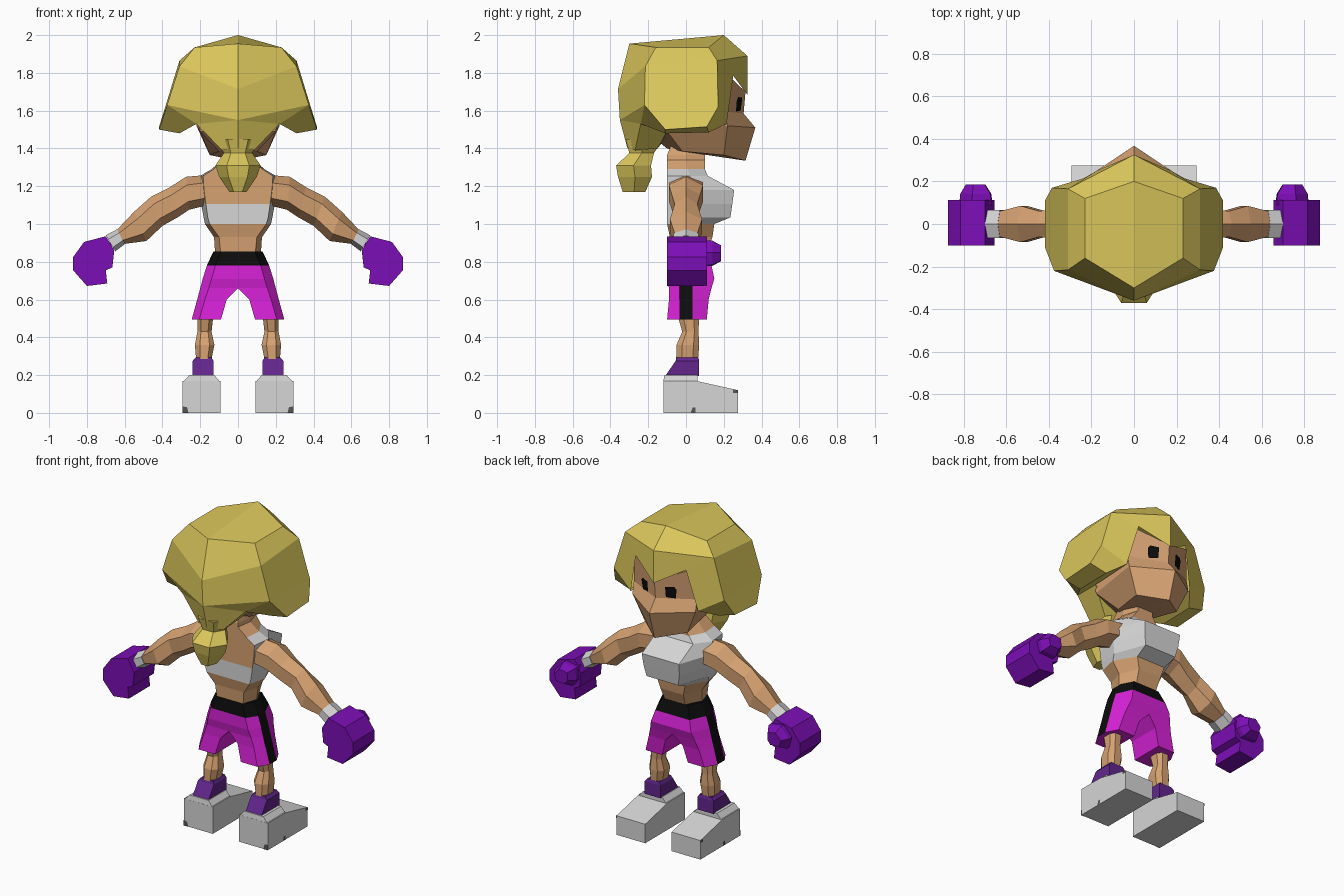
import bpy, bmesh
from mathutils import Vector

if "Cube" in bpy.data.objects:
    bpy.data.objects.remove(bpy.data.objects["Cube"], do_unlink=True)


def material(name, rgb):
    lin = [((c / 255 + 0.055) / 1.055) ** 2.4 if c > 10 else c / 255 / 12.92 for c in rgb]
    m = bpy.data.materials.new(name)
    m.use_nodes = True
    m.diffuse_color = (*lin, 1)
    m.node_tree.nodes["Principled BSDF"].inputs["Base Color"].default_value = (*lin, 1)
    return m


SKIN = material("skin", (214, 162, 114))
HAIR = material("blond hair", (220, 200, 92))
PINK = material("magenta cloth", (216, 34, 216))
BLACK = material("black", (12, 12, 12))
GLOVE = material("purple leather", (124, 14, 182))
SOCK = material("sock purple", (98, 38, 140))
WHITE = material("light grey", (214, 214, 214))
DARK = material("dark grey", (85, 85, 85))


def build(name, verts, faces, mats, rule=None, mirror=True):
    """Mesh from points and faces, optionally mirrored across x = 0."""
    bm = bmesh.new()
    vs = [bm.verts.new(v) for v in verts]
    for f in faces:
        bm.faces.new([vs[i] for i in f])
    bmesh.ops.recalc_face_normals(bm, faces=bm.faces)
    bm.normal_update()
    if rule:
        for f in bm.faces:
            f.material_index = rule(f.calc_center_median(), f.normal)
    me = bpy.data.meshes.new(name)
    bm.to_mesh(me)
    bm.free()
    for m in mats:
        me.materials.append(m)
    ob = bpy.data.objects.new(name, me)
    bpy.context.collection.objects.link(ob)
    if mirror:
        mod = ob.modifiers.new("mirror", 'MIRROR')
        mod.use_clip = True
    return ob


def loft(name, rings, mats, rule=None, mirror=True):
    """Skin a stack of rings and close both ends; faces on x = 0 are left out."""
    n = len(rings[0])
    verts = [Vector(p) for r in rings for p in r]
    faces = [tuple(range(n)), tuple(range(len(verts) - n, len(verts)))]
    for k in range(len(rings) - 1):
        for i in range(n):
            j = (i + 1) % n
            faces.append((k * n + i, k * n + j, k * n + n + j, k * n + n + i))
    if mirror:
        faces = [f for f in faces if any(abs(verts[i].x) > 1e-5 for i in f)]
    return build(name, verts, faces, mats, rule, mirror)


def box_ring(x0, x1, y0, y1, z):
    return [(x0, y0, z), (x1, y0, z), (x1, y1, z), (x0, y1, z)]


def oct_ring(x0, x1, y0, y1, z):
    a, b = (x1 - x0) * 0.25, (y1 - y0) * 0.25
    return [(x0 + a, y0, z), (x1 - a, y0, z), (x1, y0 + b, z), (x1, y1 - b, z),
            (x1 - a, y1, z), (x0 + a, y1, z), (x0, y1 - b, z), (x0, y0 + b, z)]


# Shoes with ankle collars
side = [(-.12, 0), (.275, 0), (.275, .12), (.05, .17), (-.12, .17)]
loft("shoes", [[(x, y, z) for y, z in side] for x in (.092, .293)], [WHITE])
loft("shoe_collars", [box_ring(.095, .29, -.12, .06, .165),
                      box_ring(.125, .258, -.115, .06, .2)], [WHITE])
# Small scuff marks on heel, outer side and toe
build("shoe_marks",
      [(.262, -.122, 0), (.294, -.122, 0), (.294, -.122, .035), (.27, -.122, .03),
       (.295, .025, .002), (.295, .05, .002), (.295, .05, .028), (.295, .035, .028),
       (.295, .25, .105), (.295, .275, .105), (.295, .275, .12), (.295, .25, .123)],
      [(0, 1, 2, 3), (4, 5, 6, 7), (8, 9, 10, 11)], [DARK])

# Socks and shins
loft("socks", [box_ring(.13, .24, -.11, .07, .195), box_ring(.13, .24, -.055, .07, .275),
               box_ring(.14, .225, -.05, .065, .293)], [SOCK])
loft("shins", [oct_ring(.14, .222, -.052, .064, .285), oct_ring(.125, .228, -.05, .07, .36),
               oct_ring(.14, .215, -.02, .066, .43), oct_ring(.13, .215, -.045, .07, .52)], [SKIN])

# Shorts: waistband and side stripe by height and position
def shorts_ring(xin, xm, xout, yb, yf, z):
    return [(xin, yb, z), (xm, yb, z), (xout, -.035, z),
            (xout, .035, z), (xm, yf, z), (xin, yf, z)]

loft("shorts", [shorts_ring(*r) for r in (
    (0, .09, .13, -.085, .11, .855), (0, .12, .165, -.1, .135, .78),
    (0, .14, .187, -.1, .15, .71), (0, .155, .2, -.09, .135, .66),
    (.06, .175, .216, -.09, .12, .60), (.09, .205, .245, -.1, .11, .495))],
    [PINK, BLACK],
    lambda c, n: int(c.z > .78 or (abs(c.y) < .01 and n.x > .8)))

# Torso, top and neck: half ring is back, side and front corner
def torso_ring(z, xb, yb, xs, ys, xf, yf):
    half = [(xb, yb), (xs, ys), (xf, yf)]
    return [(x, y, z) for x, y in half] + [(-x, y, z) for x, y in reversed(half)]

def torso_rule(c, n):
    band = 1.015 < c.z < 1.10
    chest = 1.10 <= c.z < 1.285 and n.y > -.5
    return int(band or chest)

loft("torso", [torso_ring(*r) for r in (
    (.83, .09, -.08, .12, .01, .07, .10), (.93, .10, -.085, .127, .02, .08, .14),
    (1.0, .15, -.1, .175, .02, .10, .15), (1.035, .16, -.1, .182, .04, .11, .235),
    (1.105, .17, -.1, .195, .05, .125, .245), (1.18, .18, -.1, .2, .05, .13, .255),
    (1.255, .185, -.1, .2, .02, .13, .115), (1.29, .13, -.1, .14, .01, .09, .10),
    (1.34, .07, -.1, .085, 0, .055, .10), (1.365, .07, -.1, .08, 0, .055, .10),
    (1.44, .05, -.07, .065, 0, .045, .08))],
    [SKIN, WHITE], torso_rule, mirror=False)

# Arms and wrist cuffs: each ring spans a top and a bottom point
def arm_ring(tx, tz, bx, bz, hy):
    t, b = Vector((tx, 0, tz)), Vector((bx, 0, bz))
    up, low, d = t.lerp(b, .25), t.lerp(b, .75), Vector((0, hy, 0))
    return [t, up + d, low + d, b, low - d, up - d]

loft("arms", [arm_ring(*r) for r in (
    (.16, 1.26, .16, 1.10, .09), (.275, 1.25, .26, 1.075, .09), (.36, 1.195, .32, 1.035, .075),
    (.46, 1.145, .40, .99, .06), (.55, 1.065, .485, .91, .085), (.64, .97, .60, .895, .06))],
    [SKIN])
loft("wrist_cuffs", [arm_ring(.64, .972, .60, .893, .065),
                     arm_ring(.70, .94, .65, .855, .065)], [WHITE])

# Boxing gloves with thumbs on the facing side
fist = [(.70, .935), (.815, .905), (.873, .825), (.873, .755), (.80, .672),
        (.692, .685), (.70, .755), (.665, .77), (.655, .86)]
loft("gloves", [[(x, y, z) for x, z in fist] for y in (-.1, .112)], [GLOVE])
thumb = [(.67, .90), (.76, .915), (.82, .85), (.80, .78), (.70, .775), (.665, .82)]
loft("glove_thumbs", [[(.745 + (x - .745) * s, y, .845 + (z - .845) * s) for x, z in thumb]
                      for y, s in ((.09, 1), (.14, .95), (.185, .6))], [GLOVE])

# Head with wedge-shaped face and jutting jaw
loft("head", [
    [(0, .315, 1.335), (.15, .20, 1.365), (.10, -.02, 1.385), (0, -.1, 1.40)],
    [(0, .367, 1.51), (.22, .22, 1.52), (.2, -.1, 1.49), (0, -.2, 1.48)],
    [(0, .305, 1.585), (.22, .205, 1.595), (.22, -.1, 1.6), (0, -.2, 1.6)],
    [(0, .315, 1.70), (.2, .225, 1.785), (.2, -.1, 1.8), (0, -.2, 1.8)]], [SKIN])

# Eyes lie just off the slanted face
build("eyes", [(x, .315 + .13 * (z - 1.585) - .45 * x, z) for x, z in
               ((.062, 1.60), (.115, 1.595), (.122, 1.655), (.11, 1.672), (.062, 1.668))],
      [(0, 1, 2, 3, 4)], [BLACK])

# Hair shell, right half mirrored from these points
hair = [
    (0, -.30, 1.955), (.23, -.16, 1.935), (.23, .12, 1.935), (0, .20, 2.0),       # crown 0-3
    (0, -.36, 1.715), (.31, -.215, 1.835), (.31, .165, 1.865), (0, .325, 1.89),   # upper 4-7
    (0, -.35, 1.55), (.375, -.22, 1.63), (.385, .17, 1.62),                       # widest 8-10
    (.175, .25, 1.785), (0, .325, 1.685), (.235, .215, 1.53),                     # fringe 11-13
    (.418, .11, 1.515), (.418, -.11, 1.50), (.31, .12, 1.485), (.31, -.11, 1.48),  # locks 14-17
    (.22, -.24, 1.53), (.22, -.08, 1.53),                                         # nape 18-19
    (0, -.31, 1.40), (.085, -.27, 1.39), (.09, -.15, 1.40), (0, -.12, 1.44)]      # tail base 20-23
build("hair", hair, [
    (0, 1, 2, 3), (0, 4, 5, 1), (1, 5, 6, 2), (2, 6, 7, 3),
    (4, 8, 9, 5), (5, 9, 10, 6), (6, 11, 12, 7), (6, 10, 13, 11),
    (9, 15, 14, 10), (10, 14, 16, 13), (14, 15, 17, 16), (9, 18, 17, 15),
    (16, 17, 19, 13), (17, 18, 19), (8, 18, 9), (8, 20, 21, 18),
    (18, 21, 22, 19), (19, 22, 23)], [HAIR])

# Ponytail
def tail_ring(z, w, y0, y1):
    m = (y0 + y1) / 2
    return [(-w * .5, y0, z), (w * .5, y0, z), (w, m, z),
            (w * .5, y1, z), (-w * .5, y1, z), (-w, m, z)]

loft("ponytail", [tail_ring(*r) for r in (
    (1.45, .11, -.32, -.12), (1.375, .075, -.30, -.17), (1.31, .12, -.37, -.185),
    (1.25, .10, -.36, -.18), (1.17, .045, -.335, -.215))], [HAIR], mirror=False)
